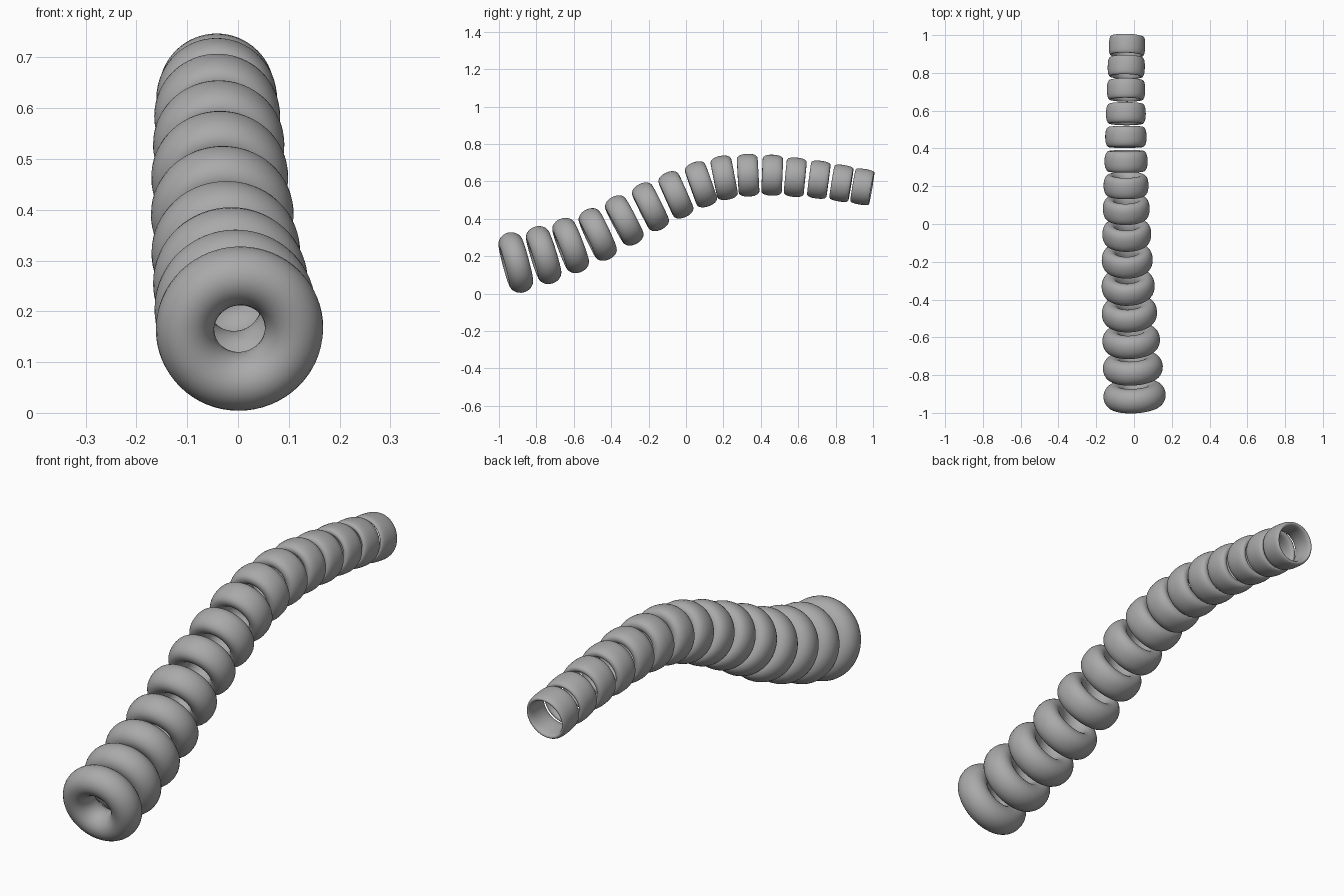
import bpy, bmesh, math
from mathutils import Vector

if "Cube" in bpy.data.objects:
    bpy.data.objects.remove(bpy.data.objects["Cube"], do_unlink=True)

# Single grey finish
grey = bpy.data.materials.new("plain_grey")
grey.use_nodes = True
colour = (0.4, 0.4, 0.4, 1)
grey.diffuse_color = colour
grey.node_tree.nodes["Principled BSDF"].inputs["Base Color"].default_value = colour

# Ring centres along the arched path, front to back
path = [Vector(p) for p in (
    (.003, -.91, .166), (-.006, -.761, .206), (-.015, -.617, .257),
    (-.024, -.472, .316), (-.031, -.33, .391), (-.036, -.19, .464),
    (-.038, -.054, .528), (-.041, .08, .584), (-.042, .204, .619),
    (-.042, .332, .633), (-.043, .461, .633), (-.043, .584, .622),
    (-.042, .71, .609), (-.041, .831, .59), (-.037, .943, .571))]


def signed_power(value, power):
    return math.copysign(abs(value) ** power, value)


def make_ring(name, centre, axis, outer, thick, half_width, squareness,
              around=64, section=28):
    """Sweep a superellipse section round the axis."""
    turn = axis.to_track_quat('Z', 'Y')
    bm = bmesh.new()
    loops = []
    for i in range(around):
        a = math.tau * i / around
        loop = []
        for j in range(section):
            b = math.tau * j / section
            r = outer - thick + thick * signed_power(math.cos(b), 2 / squareness)
            h = half_width * signed_power(math.sin(b), 2 / squareness)
            local = Vector((r * math.cos(a), r * math.sin(a), h))
            loop.append(bm.verts.new(turn @ local))
        loops.append(loop)
    for i in range(around):
        one, two = loops[i], loops[(i + 1) % around]
        for j in range(section):
            k = (j + 1) % section
            bm.faces.new((one[j], two[j], two[k], one[k])).smooth = True
    bmesh.ops.recalc_face_normals(bm, faces=bm.faces)
    mesh = bpy.data.meshes.new(name)
    bm.to_mesh(mesh)
    bm.free()
    mesh.materials.append(grey)
    ring = bpy.data.objects.new(name, mesh)
    ring.location = centre
    bpy.context.collection.objects.link(ring)


# Fat rings at the front shrink into thin sleeves at the back
last = len(path) - 1
for n, centre in enumerate(path):
    t = n / last
    axis = (path[min(n + 1, last)] - path[max(n - 1, 0)]).normalized()
    make_ring(f"ring_{n + 1}", centre, axis,
              outer=.096 + .069 * (1 - t) ** 1.3,
              thick=.0575 - .0455 * t,
              half_width=.065 - .0145 * t,
              squareness=2 + .5 * t)
